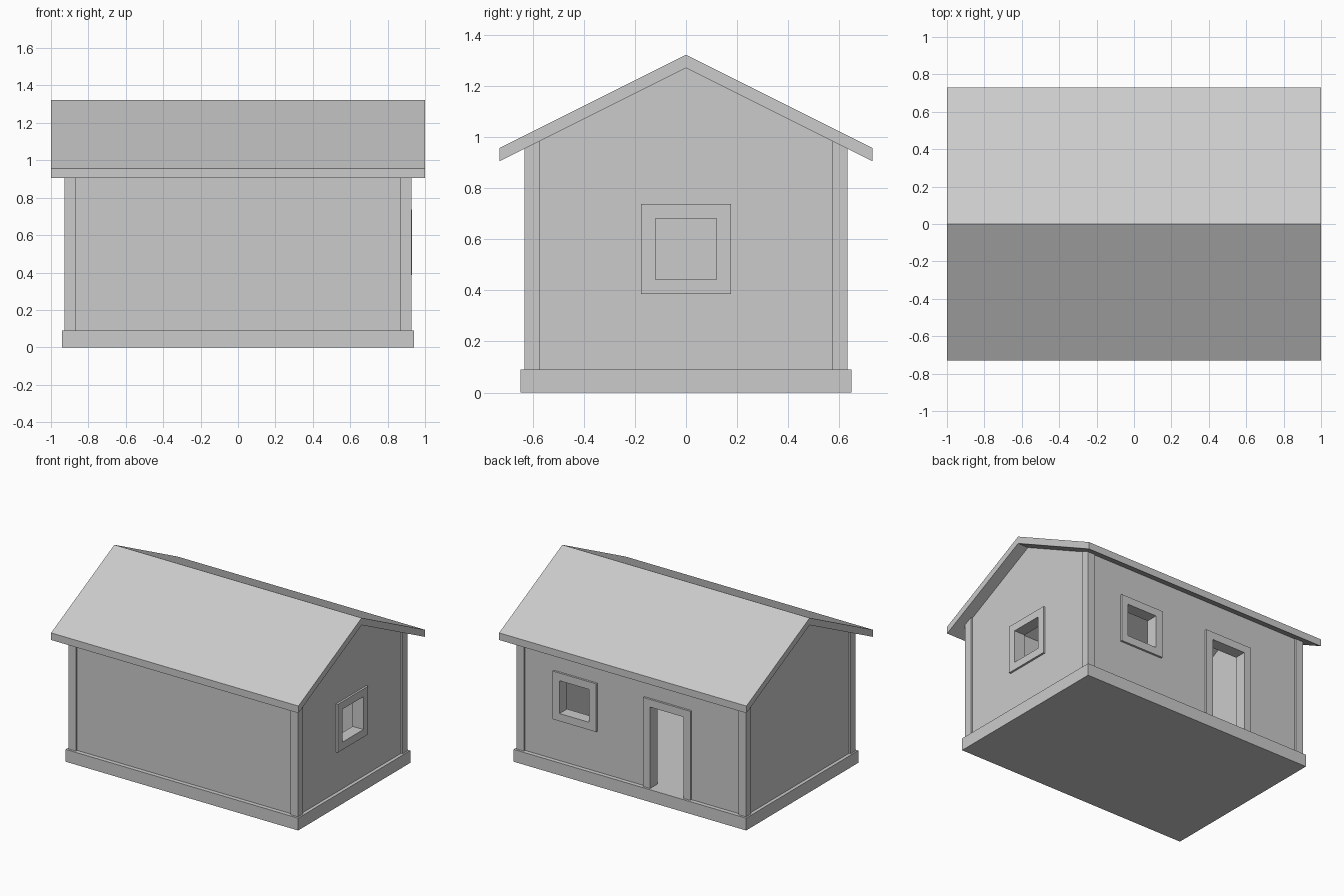
import bpy, bmesh

if "Cube" in bpy.data.objects:
    bpy.data.objects.remove(bpy.data.objects["Cube"])

SLOPE, RIDGE = 0.5, 1.27            # roof underside: z = RIDGE - SLOPE * |y|
BASE_TOP = 0.09


def under(y):
    return RIDGE - SLOPE * abs(y)


def prism(name, profile, x0, x1):
    """Extrude a (y, z) outline along x."""
    bm = bmesh.new()
    face = bm.faces.new([bm.verts.new((x0, y, z)) for y, z in profile])
    ext = bmesh.ops.extrude_face_region(bm, geom=[face])
    verts = [g for g in ext["geom"] if isinstance(g, bmesh.types.BMVert)]
    bmesh.ops.translate(bm, verts=verts, vec=(x1 - x0, 0, 0))
    bmesh.ops.recalc_face_normals(bm, faces=bm.faces)
    mesh = bpy.data.meshes.new(name)
    bm.to_mesh(mesh)
    bm.free()
    ob = bpy.data.objects.new(name, mesh)
    bpy.context.collection.objects.link(ob)
    return ob


def box(name, x0, x1, y0, y1, z0, z1):
    return prism(name, [(y0, z0), (y1, z0), (y1, z1), (y0, z1)], x0, x1)


def cut(target, cutter):
    mod = target.modifiers.new("cut", "BOOLEAN")
    mod.operation, mod.solver, mod.object = "DIFFERENCE", "EXACT", cutter
    bpy.context.view_layer.objects.active = target
    bpy.ops.object.modifier_apply(modifier=mod.name)
    bpy.data.objects.remove(cutter)


# plinth
box("plinth", -0.94, 0.94, -0.648, 0.648, 0, BASE_TOP)

# roof with vertical eave ends
E, T = 0.73, 0.052
prism("roof", [(-E, under(E)), (0, RIDGE), (E, under(E)),
               (E, under(E) + T), (0, RIDGE + T), (-E, under(E) + T)], -1, 1)

# hollow gabled walls
WX, WY, TH = 0.915, 0.617, 0.072
walls = prism("walls", [(-WY, BASE_TOP), (WY, BASE_TOP), (WY, under(WY)),
                        (0, RIDGE), (-WY, under(WY))], -WX, WX)
cut(walls, box("room_cutter", -WX + TH, WX - TH, -WY + TH, WY - TH, 0, 2))

# corner posts, tops following the roof
for sx, xn in ((-1, "left"), (1, "right")):
    for sy, yn in ((-1, "front"), (1, "back")):
        a, b = sy * 0.573, sy * 0.632
        x0, x1 = sorted((sx * 0.869, sx * 0.928))
        prism(f"corner_post_{yn}_{xn}", [(a, BASE_TOP), (b, BASE_TOP), (b, under(b)), (a, under(a))], x0, x1)


# openings with raised frames, on the back wall or right gable
def opening(name, side, centre, half, z0, z1, sill=True):
    wall = WY if side == "back" else WX

    def slab(n, u0, u1, d0, d1, za, zb):
        if side == "back":
            return box(n, centre + u0, centre + u1, d0, d1, za, zb)
        return box(n, d0, d1, centre + u0, centre + u1, za, zb)

    cut(walls, slab("hole_cutter", -half, half, wall - 0.15, wall + 0.1, z0 if sill else 0, z1))
    w, low = 0.056, 0.056 if sill else 0
    frame = slab(name, -half - w, half + w, wall, wall + 0.015, z0 - low, z1 + w)
    cut(frame, slab("frame_cutter", -half, half, wall - 0.1, wall + 0.1, z0 if sill else 0, z1))


opening("window_frame_right", "right", 0, 0.12, 0.442, 0.682)
opening("window_frame_back", "back", 0.46, 0.12, 0.442, 0.682)
opening("door_frame", "back", -0.287, 0.135, BASE_TOP, 0.685, sill=False)
